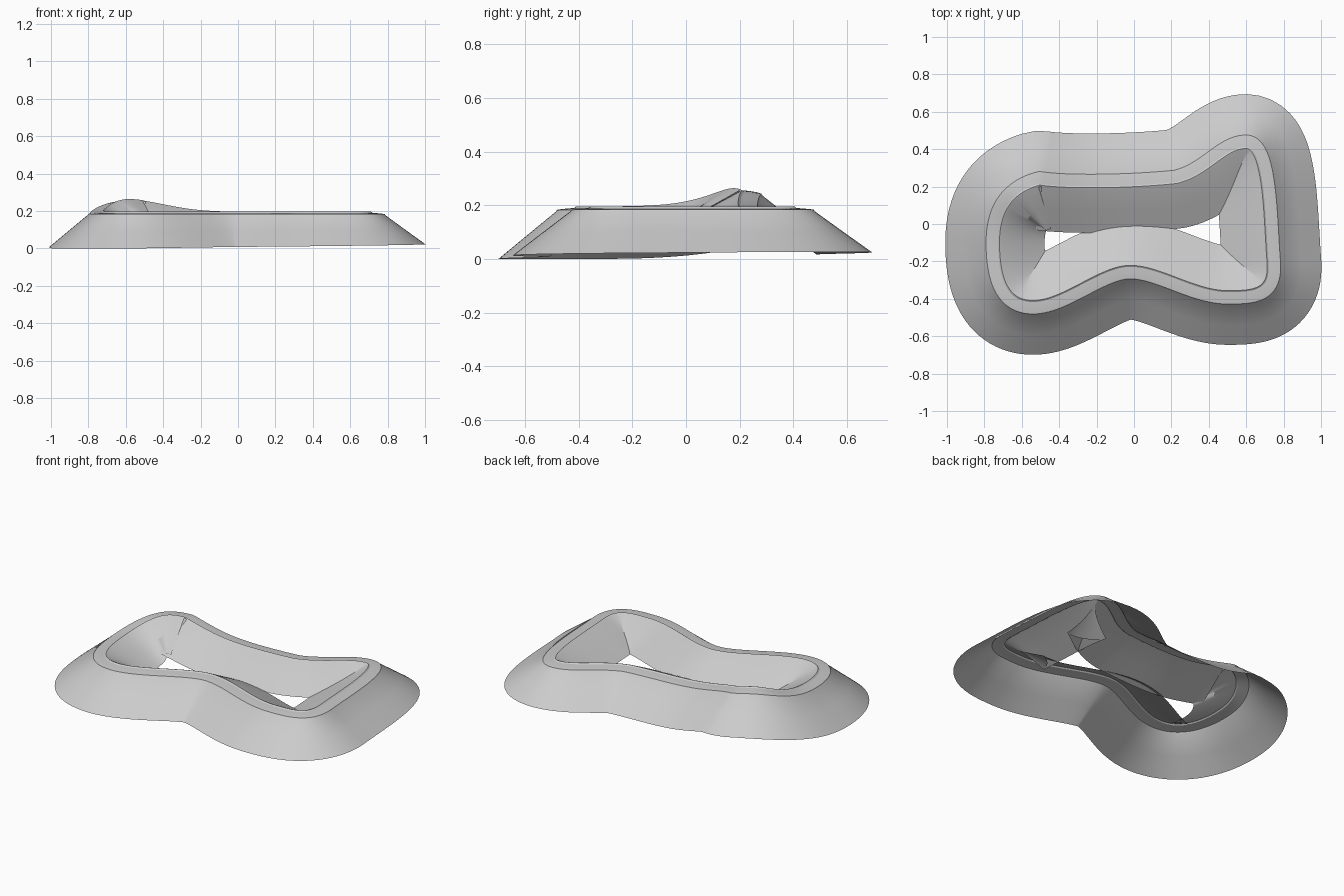
import bpy, bmesh, math
from mathutils import Vector
from mathutils.geometry import interpolate_bezier

if "Cube" in bpy.data.objects:
    bpy.data.objects.remove(bpy.data.objects["Cube"])

# Closed centre line of the rim: incoming handle, anchor, outgoing handle (clockwise)
PATH = [
    ((-.67, .20), (-.505, .243), (-.35, .217)),
    ((.02, .228), (.22, .25), (.38, .285)),
    ((.47, .438), (.6, .438), (.73, .438)),
    ((.725, .05), (.745, -.2), (.76, -.385)),
    ((.64, -.39), (.5, -.39), (.32, -.39)),
    ((.13, -.255), (-.02, -.255), (-.17, -.255)),
    ((-.37, -.443), (-.54, -.443), (-.70, -.443)),
    ((-.753, -.3), (-.753, -.1), (-.753, .09)),
]

# Cross-section: outward offset, height (rim rises slightly towards the inside)
PROFILE = [(.256, 0), (.149, .088), (.042, .176), (.038, .183), (.026, .185),
           (0, .188), (-.026, .190), (-.034, .196), (-.042, .193),
           (-.158, .128), (-.275, .062)]
TOP = .19


def sample_path(steps):
    pts = []
    for i, (_, a, out) in enumerate(PATH):
        inn, b, _ = PATH[(i + 1) % len(PATH)]
        ctrl = [Vector((*p, 0)) for p in (a, out, inn, b)]
        pts += interpolate_bezier(*ctrl, steps + 1)[:-1]
    return pts


def hump(p):
    # raised back left corner
    s = .22 if p.x < -.6 else .28
    return .068 * math.exp(-((p.x + .6) ** 2 + (p.y - .21) ** 2) / s ** 2)


# Sweep the section along the centre line
pts = sample_path(28)
n = len(pts)
bm = bmesh.new()
rings = []
for i, p in enumerate(pts):
    t = ((pts[(i + 1) % n] - p).normalized() + (p - pts[i - 1]).normalized()).normalized()
    normal = Vector((-t.y, t.x, 0))
    ring = []
    for off, h in PROFILE:
        q = p + normal * off
        tilt = (.012 + .012 * q.x + .008 * q.y) * max(0, 1 - h / TOP)
        ring.append(bm.verts.new((q.x, q.y, h + max(tilt, 0) + hump(p))))
    rings.append(ring)
for i in range(n):
    a, b = rings[i], rings[(i + 1) % n]
    for j in range(len(PROFILE) - 1):
        bm.faces.new((a[j], a[j + 1], b[j + 1], b[j]))
for f in bm.faces:
    f.normal_update()
if sum(f.normal.z for f in bm.faces) < 0:
    bmesh.ops.reverse_faces(bm, faces=bm.faces[:])

mesh = bpy.data.meshes.new("skirted_rim")
bm.to_mesh(mesh)
bm.free()
obj = bpy.data.objects.new("skirted_rim", mesh)
bpy.context.collection.objects.link(obj)
bpy.context.view_layer.objects.active = obj
obj.select_set(True)
bpy.ops.object.shade_smooth_by_angle(angle=math.radians(24))
